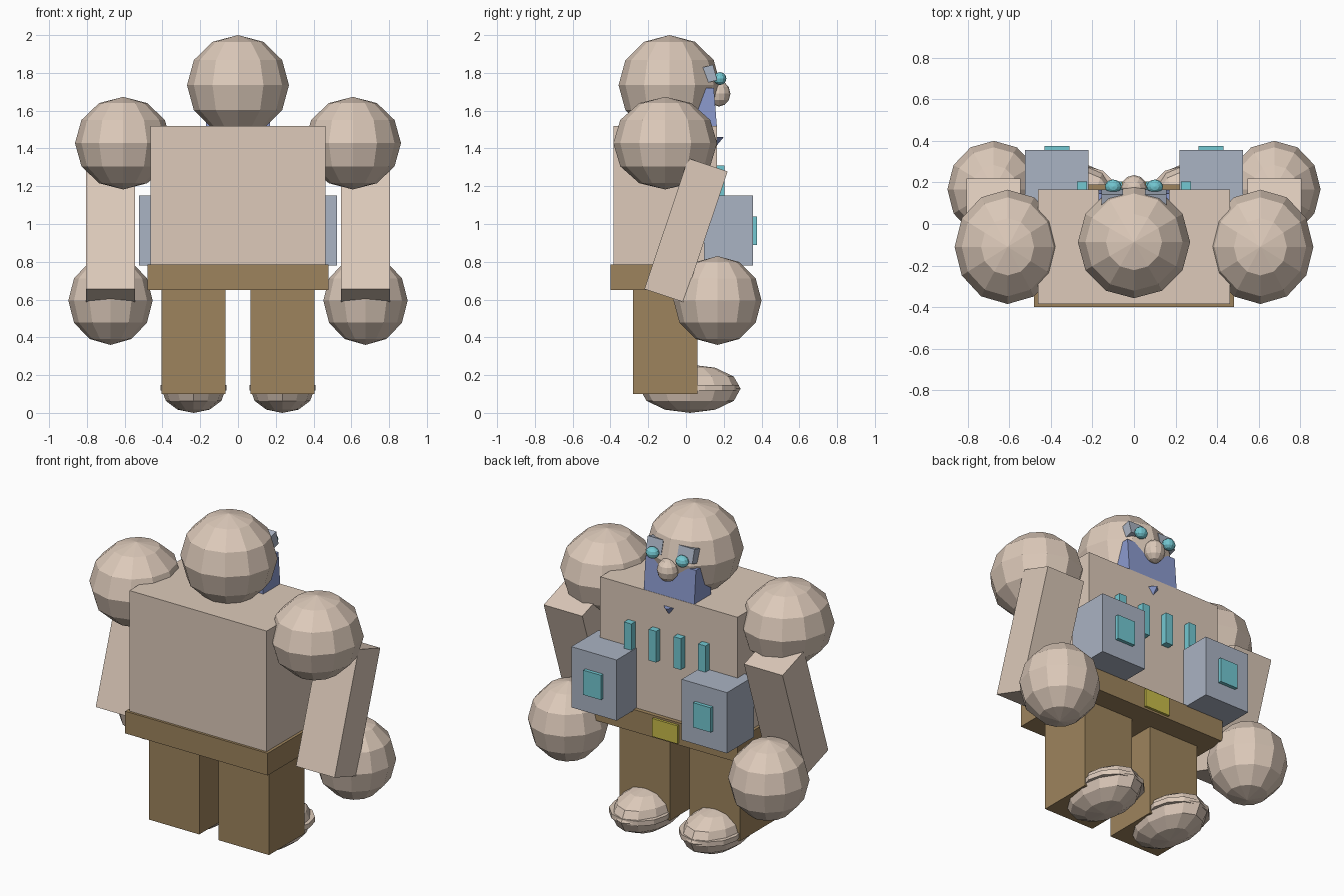
import bpy, bmesh, math
from mathutils import Matrix, Vector

default = bpy.data.objects.get("Cube")
if default:
    bpy.data.objects.remove(default, do_unlink=True)


def material(name, rgb):
    linear = [((c / 255 + 0.055) / 1.055) ** 2.4 for c in rgb] + [1]
    m = bpy.data.materials.new(name)
    m.use_nodes = True
    m.diffuse_color = linear
    m.node_tree.nodes["Principled BSDF"].inputs["Base Color"].default_value = linear
    return m


TAN = material("tan", (221, 202, 186))
BROWN = material("brown", (158, 132, 93))
STEEL = material("blue_grey", (170, 179, 195))
BLUE = material("blue", (140, 155, 207))
TEAL = material("teal", (115, 200, 210))
YELLOW = material("yellow", (200, 188, 74))


def finish(name, bm, mat):
    bmesh.ops.recalc_face_normals(bm, faces=bm.faces)
    mesh = bpy.data.meshes.new(name)
    bm.to_mesh(mesh)
    bm.free()
    mesh.materials.append(mat)
    obj = bpy.data.objects.new(name, mesh)
    bpy.context.collection.objects.link(obj)
    return obj


def placed(center, size, tilt=0):
    return (Matrix.Translation(center) @ Matrix.Rotation(math.radians(tilt), 4, "X")
            @ Matrix.Diagonal((*size, 1)))


def box(name, center, size, mat, tilt=0):
    bm = bmesh.new()
    bmesh.ops.create_cube(bm, size=1, matrix=placed(center, size, tilt))
    return finish(name, bm, mat)


def ball(name, center, radii, mat):
    bm = bmesh.new()
    bmesh.ops.create_uvsphere(bm, u_segments=12, v_segments=6, radius=1,
                              matrix=placed(center, radii))
    return finish(name, bm, mat)


def disc(name, center, size, mat):
    bm = bmesh.new()
    bmesh.ops.create_cone(bm, cap_ends=True, segments=12, radius1=1, radius2=1,
                          depth=1, matrix=placed(center, size))
    return finish(name, bm, mat)


def wedge(name, profile, half_width, mat):
    # Side profile in y and z, extruded across x
    bm = bmesh.new()
    face = bm.faces.new([bm.verts.new((-half_width, y, z)) for y, z in profile])
    new = bmesh.ops.extrude_face_region(bm, geom=[face])["geom"]
    verts = [v for v in new if isinstance(v, bmesh.types.BMVert)]
    bmesh.ops.translate(bm, verts=verts, vec=Vector((2 * half_width, 0, 0)))
    return finish(name, bm, mat)


# Body and belt
box("torso", (0, -0.11, 1.15), (0.925, 0.55, 0.74), TAN)
box("belt", (0, -0.105, 0.718), (0.96, 0.59, 0.135), BROWN)
box("belt_buckle", (0, 0.19, 0.718), (0.17, 0.03, 0.11), YELLOW)

# Head, nose, jaw
ball("head", (0, -0.087, 1.735), (0.27, 0.27, 0.265), TAN)
ball("nose", (0, 0.175, 1.69), (0.062, 0.06, 0.068), TAN)
wedge("jaw", [(0, 1.5), (0.165, 1.5), (0.147, 1.72), (0, 1.72)], 0.17, BLUE)

# Collar spike pointing down
bm = bmesh.new()
bmesh.ops.create_cone(bm, cap_ends=True, segments=4, radius1=0.0, radius2=0.05, depth=0.06,
                      matrix=Matrix.Translation((0, 0.15, 1.43)))
finish("collar_spike", bm, BLUE)

# Chest bars
for i in range(4):
    box(f"chest_bar_{i + 1}", (-0.25 + i / 6, 0.18, 1.215), (0.05, 0.05, 0.19), TEAL)

# Paired parts
for side, s in (("left", 1), ("right", -1)):
    ball(f"{side}_shoulder", (s * 0.608, -0.11, 1.428), (0.255, 0.275, 0.245), TAN)
    box(f"{side}_arm", (s * 0.675, 0, 0.967), (0.26, 0.22, 0.73), TAN, tilt=-18.5)
    ball(f"{side}_hand", (s * 0.675, 0.167, 0.595), (0.223, 0.233, 0.235), TAN)
    box(f"{side}_leg", (s * 0.235, -0.11, 0.375), (0.34, 0.34, 0.55), BROWN)
    ball(f"{side}_foot", (s * 0.235, 0.022, 0.128), (0.17, 0.267, 0.128), TAN)
    disc(f"{side}_foot_rim", (s * 0.235, 0.1, 0.133), (0.174, 0.18, 0.03), TAN)
    box(f"{side}_pouch", (s * 0.372, 0.225, 0.965), (0.305, 0.26, 0.37), STEEL)
    box(f"{side}_pouch_plate", (s * 0.37, 0.358, 0.965), (0.12, 0.036, 0.15), TEAL)
    ball(f"{side}_eye", (s * 0.1, 0.18, 1.77), (0.04, 0.034, 0.034), TEAL)
    box(f"{side}_brow", (s * 0.105, 0.125, 1.795), (0.105, 0.06, 0.085), STEEL, tilt=15)
